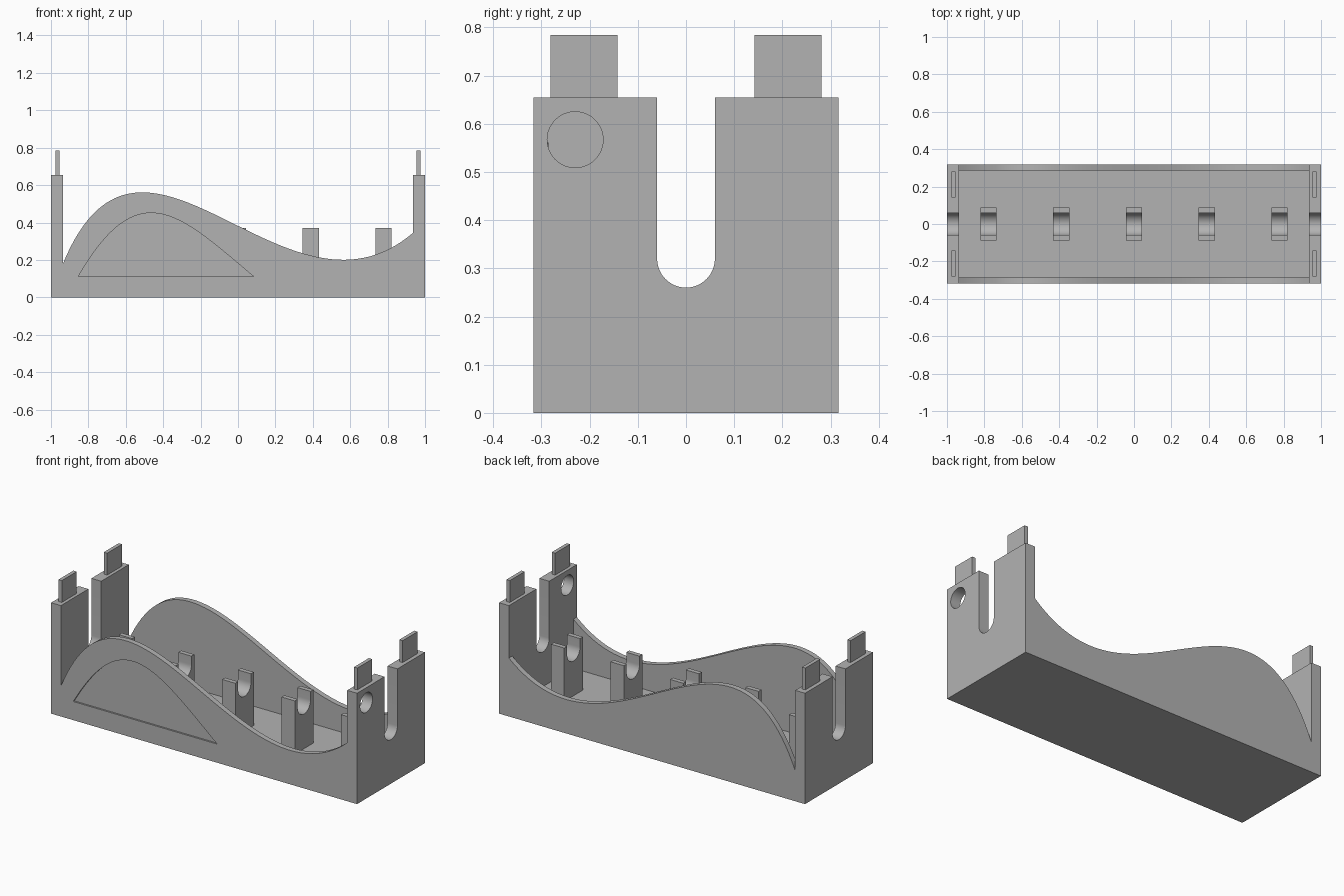
import bpy, bmesh, math
from mathutils import Vector
from mathutils.geometry import interpolate_bezier

cube = bpy.data.objects.get("Cube")
if cube:
    bpy.data.objects.remove(cube, do_unlink=True)

grey = bpy.data.materials.new("plain grey")
grey.use_nodes = True
COLOUR = (0.45, 0.45, 0.45, 1)
grey.diffuse_color = COLOUR
for node in grey.node_tree.nodes:
    if node.type == 'BSDF_PRINCIPLED':
        node.inputs["Base Color"].default_value = COLOUR

HALF_Y, INNER_Y = 0.317, 0.285
INNER_X = 0.936
WALL_TOP, FLOOR_TOP = 0.655, 0.055
SLOT_R, SLOT_Z = 0.06, 0.32


def prism(name, outline, axis, lo, hi):
    """Extrude a 2D outline along x (outline is y,z) or y (outline is x,z)."""
    bm = bmesh.new()
    place = (lambda a, b: (lo, a, b)) if axis == 'x' else (lambda a, b: (a, lo, b))
    face = bm.faces.new([bm.verts.new(place(a, b)) for a, b in outline])
    ext = bmesh.ops.extrude_face_region(bm, geom=[face])
    shift = Vector((hi - lo, 0, 0) if axis == 'x' else (0, hi - lo, 0))
    bmesh.ops.translate(bm, vec=shift,
                        verts=[v for v in ext["geom"] if isinstance(v, bmesh.types.BMVert)])
    bmesh.ops.recalc_face_normals(bm, faces=bm.faces)
    mesh = bpy.data.meshes.new(name)
    bm.to_mesh(mesh)
    bm.free()
    mesh.materials.append(grey)
    obj = bpy.data.objects.new(name, mesh)
    bpy.context.collection.objects.link(obj)
    return obj


def activate(obj):
    bpy.ops.object.select_all(action='DESELECT')
    obj.select_set(True)
    bpy.context.view_layer.objects.active = obj


def cut(obj, cutter):
    mod = obj.modifiers.new("cut", 'BOOLEAN')
    mod.operation = 'DIFFERENCE'
    mod.solver = 'EXACT'
    mod.object = cutter
    activate(obj)
    bpy.ops.object.modifier_apply(modifier=mod.name)
    bpy.data.objects.remove(cutter, do_unlink=True)


def smooth(obj):
    activate(obj)
    bpy.ops.object.shade_smooth_by_angle(angle=math.radians(30))


def rect(a0, a1, b0, b1):
    return [(a0, b0), (a1, b0), (a1, b1), (a0, b1)]


def bezier(p0, p1, p2, p3, count):
    pts = [Vector((a, b, 0)) for a, b in (p0, p1, p2, p3)]
    return [(p.x, p.y) for p in interpolate_bezier(*pts, count)]


def arc(cy, cz, r, start, end, count):
    angles = [math.radians(start + (end - start) * i / count) for i in range(count + 1)]
    return [(cy + r * math.cos(t), cz + r * math.sin(t)) for t in angles]


def slot_arc():
    return arc(0, SLOT_Z, SLOT_R, 180, 360, 24)


# Tray: front outline with end posts and a wavy rim
wave = bezier((-INNER_X, 0.18), (-0.51, 1.21), (0.254, -0.24), (INNER_X, 0.345), 64)
outline = ([(-1, 0), (-1, WALL_TOP), (-INNER_X, WALL_TOP)] + wave
           + [(INNER_X, WALL_TOP), (1, WALL_TOP), (1, 0)])
tray = prism("tray", outline, 'y', -HALF_Y, HALF_Y)

# Hollow interior
cut(tray, prism("hollow_cutter", rect(-INNER_X, INNER_X, FLOOR_TOP, 1), 'y', -INNER_Y, INNER_Y))

# Round-bottomed slot through both end walls
slot = [(-SLOT_R, 1)] + slot_arc() + [(SLOT_R, 1)]
cut(tray, prism("slot_cutter", slot, 'x', -1.1, 1.1))

# Round hole in one end wall
hole = arc(-0.23, 0.567, 0.058, 0, 360, 48)[:-1]
cut(tray, prism("hole_cutter", hole, 'x', 0.8, 1.1))

# Shallow arched recess in the front wall
arch = bezier((-0.855, 0.11), (-0.53, 0.67), (-0.315, 0.446), (0.085, 0.11), 40)
cut(tray, prism("recess_cutter", arch, 'y', -0.4, -HALF_Y + 0.01))
smooth(tray)

# Tabs on top of the end walls
for x_name, sx in (("left", 1), ("right", -1)):
    for y_name, sy in (("front", -1), ("back", 1)):
        ys = sorted((sy * 0.142, sy * 0.281))
        xs = sorted((sx * 0.955, sx * 0.977))
        prism(f"{x_name}_{y_name}_tab", rect(*ys, WALL_TOP - 0.01, 0.784), 'x', *xs)

# Row of U-shaped cradles on the floor
CRADLE_Y, CRADLE_TOP = 0.087, 0.37
cradle = ([(-CRADLE_Y, FLOOR_TOP - 0.01), (-CRADLE_Y, CRADLE_TOP), (-SLOT_R, CRADLE_TOP)]
          + slot_arc()
          + [(SLOT_R, CRADLE_TOP), (CRADLE_Y, CRADLE_TOP), (CRADLE_Y, FLOOR_TOP - 0.01)])
for i in range(5):
    x = (i - 2) * 0.389
    smooth(prism(f"cradle_{i + 1}", cradle, 'x', x - 0.043, x + 0.043))
